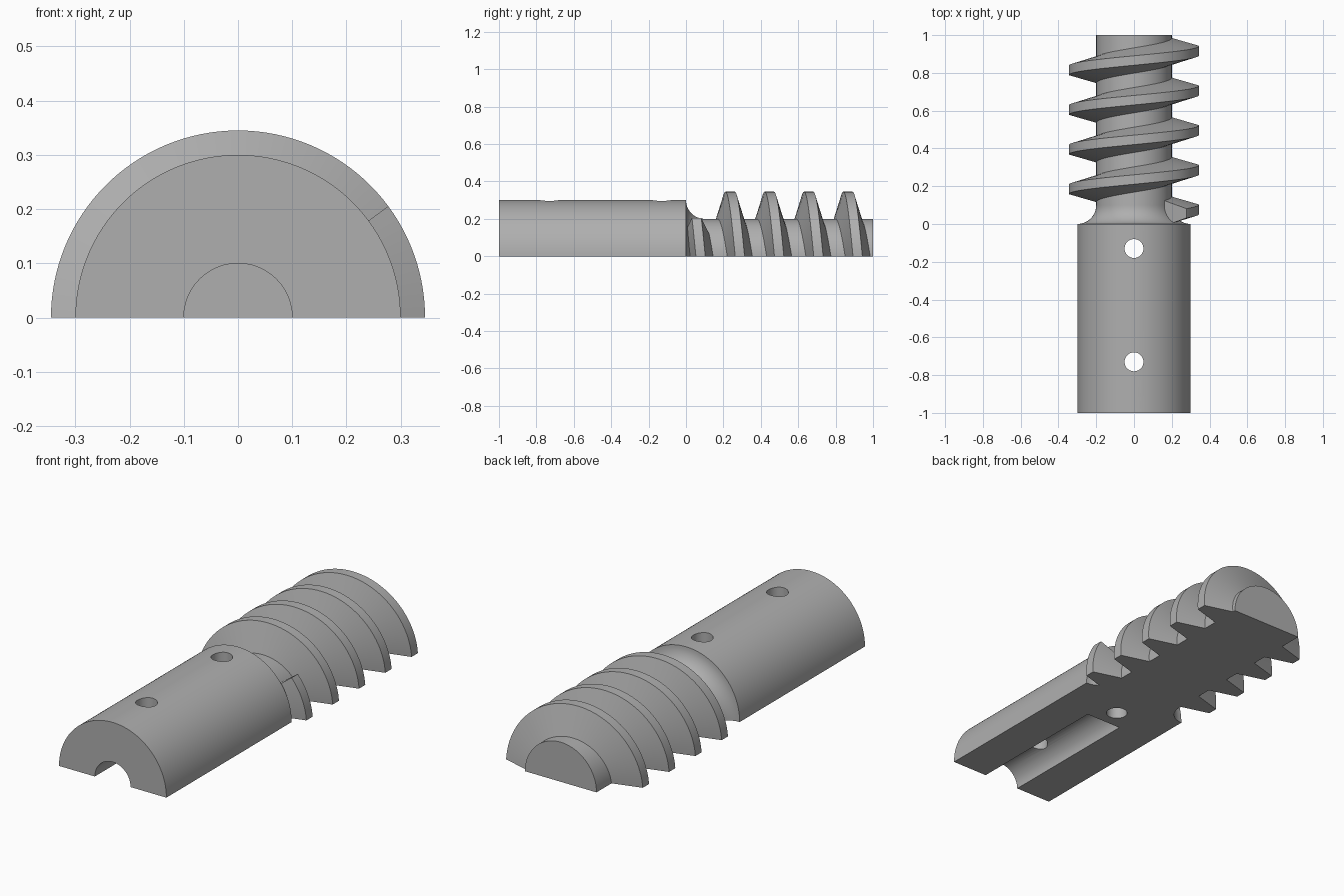
import bpy, bmesh
from math import sin, cos, pi, radians
from mathutils import Matrix

cube = bpy.data.objects.get("Cube")
if cube:
    bpy.data.objects.remove(cube, do_unlink=True)

STEPS = 64            # facets per half turn
SHAFT_R, CORE_R, CREST_R = 0.3, 0.2, 0.345
PITCH = 0.21

steel = bpy.data.materials.new("grey metal")
steel.use_nodes = True
grey = (0.43, 0.43, 0.43, 1)
steel.diffuse_color = grey
steel.node_tree.nodes["Principled BSDF"].inputs["Base Color"].default_value = grey


def make_object(name, bm):
    bmesh.ops.recalc_face_normals(bm, faces=bm.faces)
    mesh = bpy.data.meshes.new(name)
    bm.to_mesh(mesh)
    bm.free()
    mesh.materials.append(steel)
    obj = bpy.data.objects.new(name, mesh)
    bpy.context.collection.objects.link(obj)
    return obj


def loft(bm, sections):
    """Skin closed loops of equal length and cap both ends."""
    rings = [[bm.verts.new(p) for p in s] for s in sections]
    for a, b in zip(rings, rings[1:]):
        for i in range(len(a)):
            j = (i + 1) % len(a)
            bm.faces.new((a[i], a[j], b[j], b[i]))
    bm.faces.new(rings[0])
    bm.faces.new(rings[-1])


def select_only(obj):
    bpy.ops.object.select_all(action='DESELECT')
    obj.select_set(True)
    bpy.context.view_layer.objects.active = obj


def smooth(obj):
    select_only(obj)
    bpy.ops.object.shade_smooth_by_angle(angle=radians(30))


def cut_cylinder(target, radius, depth, matrix):
    bm = bmesh.new()
    bmesh.ops.create_cone(bm, cap_ends=True, segments=48, radius1=radius,
                          radius2=radius, depth=depth, matrix=matrix)
    cutter = make_object("cutter", bm)
    cutter.hide_render = True
    select_only(target)
    mod = target.modifiers.new("cut", 'BOOLEAN')
    mod.operation = 'DIFFERENCE'
    mod.solver = 'EXACT'
    mod.object = cutter
    bpy.ops.object.modifier_apply(modifier=mod.name)
    bpy.data.objects.remove(cutter, do_unlink=True)


# Half-round shaft, concave fillet and slimmer core
def half_ring(r, y):
    return [(r * cos(pi * i / STEPS), y, r * sin(pi * i / STEPS))
            for i in range(STEPS + 1)]


profile = [(SHAFT_R, -1)]
for i in range(13):
    a = pi / 2 * i / 12
    profile.append((SHAFT_R - 0.1 * sin(a), 0.1 - 0.1 * cos(a)))
profile.append((CORE_R, 1))
bm = bmesh.new()
loft(bm, [half_ring(r, y) for r, y in profile])
shaft = make_object("half_shaft", bm)

# Bore along the flat side, then two cross holes
cut_cylinder(shaft, 0.1, 0.87,
             Matrix.Translation((0, -0.665, 0)) @ Matrix.Rotation(pi / 2, 4, 'X'))
for y in (-0.73, -0.13):
    cut_cylinder(shaft, 0.05, 1, Matrix.Translation((0, y, 0.2)))
smooth(shaft)

# Thread: the half turns left by the lengthwise split, the first one short
bm = bmesh.new()
for turn in range(5):
    count = 13 if turn == 0 else STEPS
    sections = []
    for i in range(count + 1):
        t = pi * i / STEPS
        y = 0.078 + PITCH * (turn - t / (2 * pi))
        sections.append([(r * cos(t), y + dy, r * sin(t)) for r, dy in
                         ((CORE_R, -0.067), (CREST_R, -0.025),
                          (CREST_R, 0.025), (CORE_R, 0.067))])
    loft(bm, sections)
smooth(make_object("screw_thread", bm))
